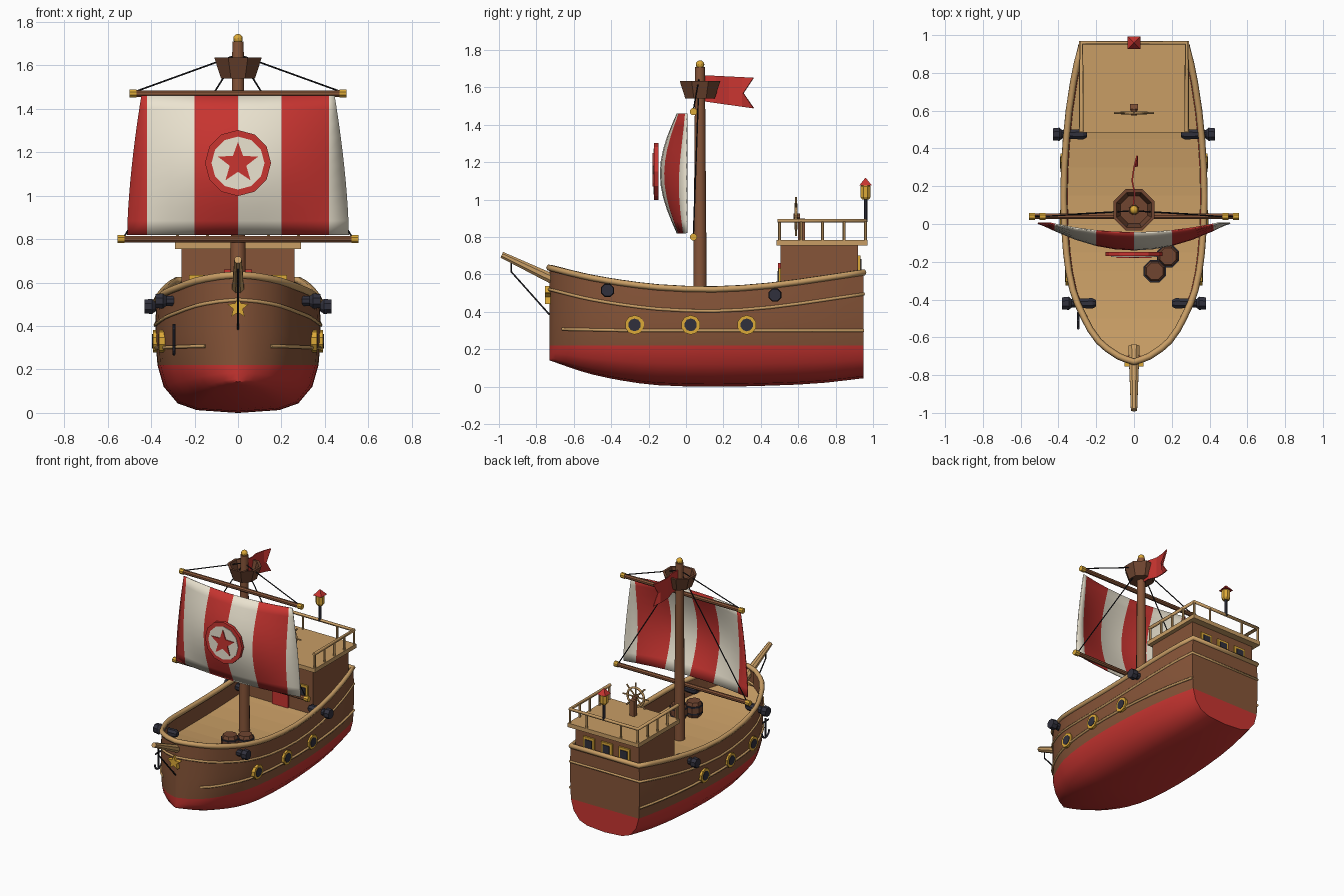
import bpy, bmesh
from math import sin, cos, pi, radians
from mathutils import Vector

if "Cube" in bpy.data.objects:
    bpy.data.objects.remove(bpy.data.objects["Cube"])

def mat(name, *c):
    m = bpy.data.materials.new(name)
    m.diffuse_color = (*c, 1)
    m.use_nodes = True
    m.node_tree.nodes["Principled BSDF"].inputs["Base Color"].default_value = m.diffuse_color
    return m

WOOD, DARKWOOD = mat("wood", .24, .09, .04), mat("dark_wood", .16, .06, .03)
TAN, GOLD = mat("tan", .58, .34, .13), mat("gold", .72, .40, .04)
RED, CREAM = mat("red", .58, .035, .03), mat("cream", .83, .77, .63)
IRON, ROPE = mat("iron", .03, .03, .045), mat("rope", .012, .012, .015)

def mesh(name, verts, faces, mats, idx=None, smooth=False):
    me = bpy.data.meshes.new(name)
    me.from_pydata([tuple(v) for v in verts], [], faces)
    for m in mats:
        me.materials.append(m)
    for i, p in enumerate(me.polygons):
        p.material_index = idx[i] if idx else 0
    bm = bmesh.new()
    bm.from_mesh(me)
    bmesh.ops.remove_doubles(bm, verts=bm.verts, dist=1e-5)
    bmesh.ops.recalc_face_normals(bm, faces=bm.faces)
    bm.to_mesh(me)
    bm.free()
    o = bpy.data.objects.new(name, me)
    bpy.context.collection.objects.link(o)
    if smooth:
        bpy.ops.object.select_all(action='DESELECT')
        o.select_set(True)
        bpy.context.view_layer.objects.active = o
        bpy.ops.object.shade_smooth_by_angle(angle=radians(35))
    return o

def lathe(name, prof, base, d, n, m, turn=.5, smooth=False):
    """Revolve (radius, height) pairs about direction d from base, capped at both ends."""
    q, b = Vector(d).to_track_quat('Z', 'Y'), Vector(base)
    vs = [b + q @ Vector((r * cos(2*pi*(i+turn)/n), r * sin(2*pi*(i+turn)/n), h))
          for r, h in prof for i in range(n)]
    fs = [(j*n+i, j*n+(i+1) % n, (j+1)*n+(i+1) % n, (j+1)*n+i)
          for j in range(len(prof)-1) for i in range(n)]
    fs += [tuple(range(n)), tuple(range(len(vs)-n, len(vs)))]
    return mesh(name, vs, fs, [m], smooth=smooth)

def rod(name, p, q, r, m, r2=None, n=8, smooth=False):
    d = Vector(q) - Vector(p)
    return lathe(name, [(r, 0), (r if r2 is None else r2, d.length)], p, d, n, m, smooth=smooth)

def box(name, lo, hi, m):
    vs = [(x, y, z) for x in (lo[0], hi[0]) for y in (lo[1], hi[1]) for z in (lo[2], hi[2])]
    return mesh(name, vs, [(0, 1, 3, 2), (4, 6, 7, 5), (0, 4, 5, 1), (2, 3, 7, 6), (0, 2, 6, 4), (1, 5, 7, 3)], [m])

def tube(name, pts, r, m, cyclic=False):
    c = bpy.data.curves.new(name, 'CURVE')
    c.dimensions, c.bevel_depth, c.bevel_resolution, c.use_fill_caps = '3D', r, 1, True
    s = c.splines.new('POLY')
    s.points.add(len(pts)-1)
    for sp, p in zip(s.points, pts):
        sp.co = (*p, 1)
    s.use_cyclic_u = cyclic
    c.materials.append(m)
    o = bpy.data.objects.new(name, c)
    bpy.context.collection.objects.link(o)
    bpy.ops.object.select_all(action='DESELECT')
    o.select_set(True)
    bpy.context.view_layer.objects.active = o
    bpy.ops.object.convert(target='MESH')

def plate(name, pts, y0, y1, m):
    """Extrude an x-z outline along y."""
    n = len(pts)
    vs = [(x, y, z) for y in (y0, y1) for x, z in pts]
    fs = [(i, (i+1) % n, n+(i+1) % n, n+i) for i in range(n)] + [tuple(range(n)), tuple(range(n, 2*n))]
    return mesh(name, vs, fs, [m])

def star(cz, r, r2):
    return [((r, r2)[i % 2]*sin(pi*i/5), cz + (r, r2)[i % 2]*cos(pi*i/5)) for i in range(10)]

def smooth_fn(t):
    """Hermite interpolation through (y, value) pairs."""
    def slope(i):
        a, b = t[max(i-1, 0)], t[min(i+1, len(t)-1)]
        return (b[1]-a[1]) / (b[0]-a[0])
    def f(y):
        i = max([k for k in range(len(t)-1) if t[k][0] <= y] or [0])
        h = t[i+1][0] - t[i][0]
        u = (y - t[i][0]) / h
        return ((2*u**3-3*u*u+1)*t[i][1] + (u**3-2*u*u+u)*h*slope(i)
                + (3*u*u-2*u**3)*t[i+1][1] + (u**3-u*u)*h*slope(i+1))
    return f

width = smooth_fn([(-.73, .008), (-.7, .09), (-.62, .195), (-.5, .27), (-.35, .332), (-.15, .366), (.1, .38),
                   (.35, .374), (.6, .352), (.8, .32), (.95, .285)])
keel = smooth_fn([(-.73, .14), (-.5, .065), (-.2, .012), (.1, 0), (.4, .004), (.7, .017), (.95, .045)])
sheer = smooth_fn([(-.73, .63), (-.5, .575), (-.2, .53), (.05, .515), (.25, .518), (.5, .54), (.95, .605)])
YS = [-.73, -.715, -.7, -.66, -.62, -.56, -.5, -.42, -.35, -.25, -.15, 0, .15, .3, .45, .6, .75, .85, .95]

# Hull skin with red bottom and transom
LOW = [(0, 0), (.5, .06), (.73, .2), (.9, .55), (.975, 1)]
HIGH = [(1, .4), (1, .7), (.985, 1)]
vs = []
for y in YS:
    w, k, s = width(y), keel(y), sheer(y)
    half = [(f*w, k + (.22-k)*t) for f, t in LOW] + [(f*w, .22 + (s-.22)*t) for f, t in HIGH]
    vs += [(-x, y, z) for x, z in half[:0:-1]] + [(x, y, z) for x, z in half]
n = 15
fs = [(a*n+b, a*n+b+1, (a+1)*n+b+1, (a+1)*n+b) for a in range(len(YS)-1) for b in range(n-1)]
idx = [int(3 <= b <= 10) for a in range(len(YS)-1) for b in range(n-1)]
for o in (0, (len(YS)-1)*n):
    fs += [tuple(o+i for i in range(3, 12)), tuple(o+i for i in (0, 1, 2, 3, 11, 12, 13, 14))]
    idx += [1, 0]
mesh("hull", vs, fs, [WOOD, RED], idx, smooth=True)

# Deck and inner bulwark
dy = [y for y in YS if y > -.71]
walls, deck = [], []
for y in dy:
    w, s = width(y)-.028, sheer(y)
    walls.append([(x, y, z) for x, z in ((-w, s), (-w, s-.11), (w, s-.11), (w, s))])
flat = [p for r in walls for p in r]
quads = [(4*a+b, 4*a+b+1, 4*a+b+5, 4*a+b+4) for a in range(len(dy)-1) for b in range(3)]
mesh("deck_and_bulwark", flat, quads, [WOOD, TAN], [int(i % 3 == 1) for i in range(len(quads))])

# Gunwale rail and rubbing strakes
port = [(-width(y)+.008, y, sheer(y)+.006) for y in YS]
tube("gunwale_rail", port[::-1] + [(-x, y, z) for x, y, z in port], .018, TAN, True)
upper = [(-width(y), y, sheer(y)-.11) for y in YS]
tube("upper_strake", upper[::-1] + [(-x, y, z) for x, y, z in upper], .009, TAN, True)
for s in (-1, 1):
    tube("lower_strake", [(s*width(y), y, .30+.02*max(0, -y-.3)) for y in YS if y > -.68], .009, TAN)

# Portholes and cannons
for s in (-1, 1):
    for y in (-.275, .025, .325):
        w = width(y)
        rod("porthole_ring", (s*(w-.02), y, .33), (s*(w+.014), y, .33), .052, GOLD, n=10)
        rod("porthole_glass", (s*(w-.02), y, .33), (s*(w+.017), y, .33), .034, IRON, n=10)
    for y, z, x in ((-.42, .515, .2), (.475, .49, .25)):
        lathe("cannon", [(.018, 0), (.03, .02), (.028, .06), (.024, .13), (.038, .145), (.034, .18)],
              (s*x, y, z), (s, 0, 0), 8, IRON)

# Stern cabin, door and windows
box("cabin", (-.26, .505, .42), (.26, .92, .757), WOOD)
box("poop_deck", (-.29, .485, .755), (.29, .97, .785), TAN)
box("door", (-.065, .493, .43), (.065, .51, .66), RED)
def window(x, z, y, d):
    a, b = sorted((y, y+d))
    box("window_frame", (x-.045, a, z-.055), (x+.045, b, z+.055), GOLD)
    c, e = sorted((y, y+d*1.3))
    box("window_glass", (x-.028, c, z-.037), (x+.028, e, z+.037), IRON)
for x in (-.18, .18):
    window(x, .58, .51, -.016)
for x in (-.145, 0, .145):
    window(x, .645, .915, .018)

# Poop railing
for s in (-1, 1):
    for y in (.5, .615, .73, .845, .96):
        rod("railing_post", (s*.278, y, .78), (s*.278, y, .885), .008, TAN, n=6)
for x in (-.14, .14):
    rod("railing_post", (x, .96, .78), (x, .96, .885), .008, TAN, n=6)
tube("railing_top", [(-.278, .49, .887), (-.278, .96, .887), (.278, .96, .887), (.278, .49, .887)], .012, TAN)

# Steering wheel
box("wheel_stand", (-.02, .6, .78), (.02, .635, .9), WOOD)
ring = [Vector((cos(a*pi/8), 0, sin(a*pi/8))) for a in range(16)]
hub = Vector((0, .588, .91))
tube("wheel_rim", [hub + v*.068 for v in ring], .008, TAN, True)
for v in ring[::2]:
    rod("wheel_spoke", hub, hub + v*.105, .006, TAN, n=6)
rod("wheel_hub", (0, .575, .91), (0, .61, .91), .017, WOOD)

# Stern lantern
rod("lantern_post", (0, .96, .88), (0, .96, 1.01), .01, IRON)
lathe("lantern_body", [(.02, 0), (.03, .015), (.03, .07), (.022, .08)], (0, .96, 1.0), (0, 0, 1), 8, GOLD)
lathe("lantern_roof", [(.048, 0), (.003, .04)], (0, .96, 1.075), (0, 0, 1), 4, RED)

# Mast, crow's nest and finial
rod("mast", (0, .075, .40), (0, .075, 1.71), .038, WOOD, .027, 12, True)
lathe("crows_nest", [(.085, 0), (.118, .095), (.1, .095), (.078, .02)], (0, .075, 1.54), (0, 0, 1), 8, DARKWOOD)
lathe("mast_finial", [(.022*sin(pi*i/8)+.001, .022-.022*cos(pi*i/8)) for i in range(9)],
      (0, .075, 1.70), (0, 0, 1), 10, GOLD, smooth=True)

# Yards with gold end caps, and rigging
for z, h in ((1.47, .48), (.80, .535)):
    rod("yard", (-h, .04, z), (h, .04, z), .016, WOOD)
    for s in (-1, 1):
        rod("yard_cap", (s*(h-.012), .04, z), (s*(h+.02), .04, z), .02, GOLD)
        rod("stay", (0, .07, 1.65), (s*(h-.01), .04, z+.01), .004, ROPE, n=5)

# Striped billowing sail
inner = [-.42, -.31, -.2, -.1, 0, .1, .2, .31, .42]
vs, R = [], 11
for j in range(R):
    t = j/(R-1)
    w = .51 - .065*t**1.6
    for x in [-w] + inner + [w]:
        vs.append((x, -(1-(x/w)**2)*(.05+.09*sin(pi*t)), .82+.64*t))
C = len(inner)+2
fs = [(j*C+i, j*C+i+1, (j+1)*C+i+1, (j+1)*C+i) for j in range(R-1) for i in range(C-1)]
stripe = [0, 1, 1, 0, 0, 1, 1, 0, 0, 1]
sail = mesh("sail", vs, fs, [RED, CREAM], stripe*(R-1), smooth=True)
sail.modifiers.new("thickness", 'SOLIDIFY').thickness = .008

# Sail emblem
def disc(r):
    return [(r*cos(pi*i/6), 1.15+r*sin(pi*i/6)) for i in range(12)]
plate("emblem_rim", disc(.152), -.17, -.148, RED)
plate("emblem_disc", disc(.122), -.174, -.15, CREAM)
plate("emblem_star", star(1.15, .098, .04), -.18, -.15, RED)

# Swallow-tailed pennant
cols = [(.095, 0), (.16, .008), (.23, -.006), (.3, .004), (.36, .02)]
vs = [(x, y - (.055 if (r == 1 and y > .35) else 0), z) for y, x in cols
      for r, z in enumerate((1.525-.14*(y-.095), 1.59-.08*(y-.095), 1.665-.05*(y-.095)))]
fs = [(3*a+b, 3*a+b+1, 3*a+b+4, 3*a+b+3) for a in range(4) for b in range(2)]
mesh("pennant", vs, fs, [RED]).modifiers.new("thickness", 'SOLIDIFY').thickness = .008

# Bowsprit, bobstay and bow star
rod("bowsprit", (0, -.65, .545), (0, -.985, .705), .032, TAN, .018, 8)
tube("bobstay", [(0, -.935, .68), (0, -.935, .615), (0, -.73, .385)], .005, ROPE)
plate("bow_star", star(.485, .052, .023), -.755, -.725, GOLD)

# Anchor on the port bow
ax = -.295
rod("anchor_shank", (ax, -.51, .28), (ax, -.51, .41), .007, IRON)
rod("anchor_stock", (ax, -.545, .39), (ax, -.475, .39), .006, IRON)
tube("anchor_arms", [(ax, -.51+.042*cos(a*pi/6), .312+.042*sin(a*pi/6)) for a in range(6, 13)], .007, IRON)

# Deck barrels
for x, y in ((.11, -.25), (.18, -.17)):
    z = sheer(y)-.112
    lathe("barrel", [(.047, 0), (.062, .035), (.062, .075), (.047, .11)], (x, y, z), (0, 0, 1), 8, DARKWOOD)
    for h in (.025, .075):
        lathe("barrel_hoop", [(.062, 0), (.064, .012)], (x, y, z+h), (0, 0, 1), 8, IRON)
